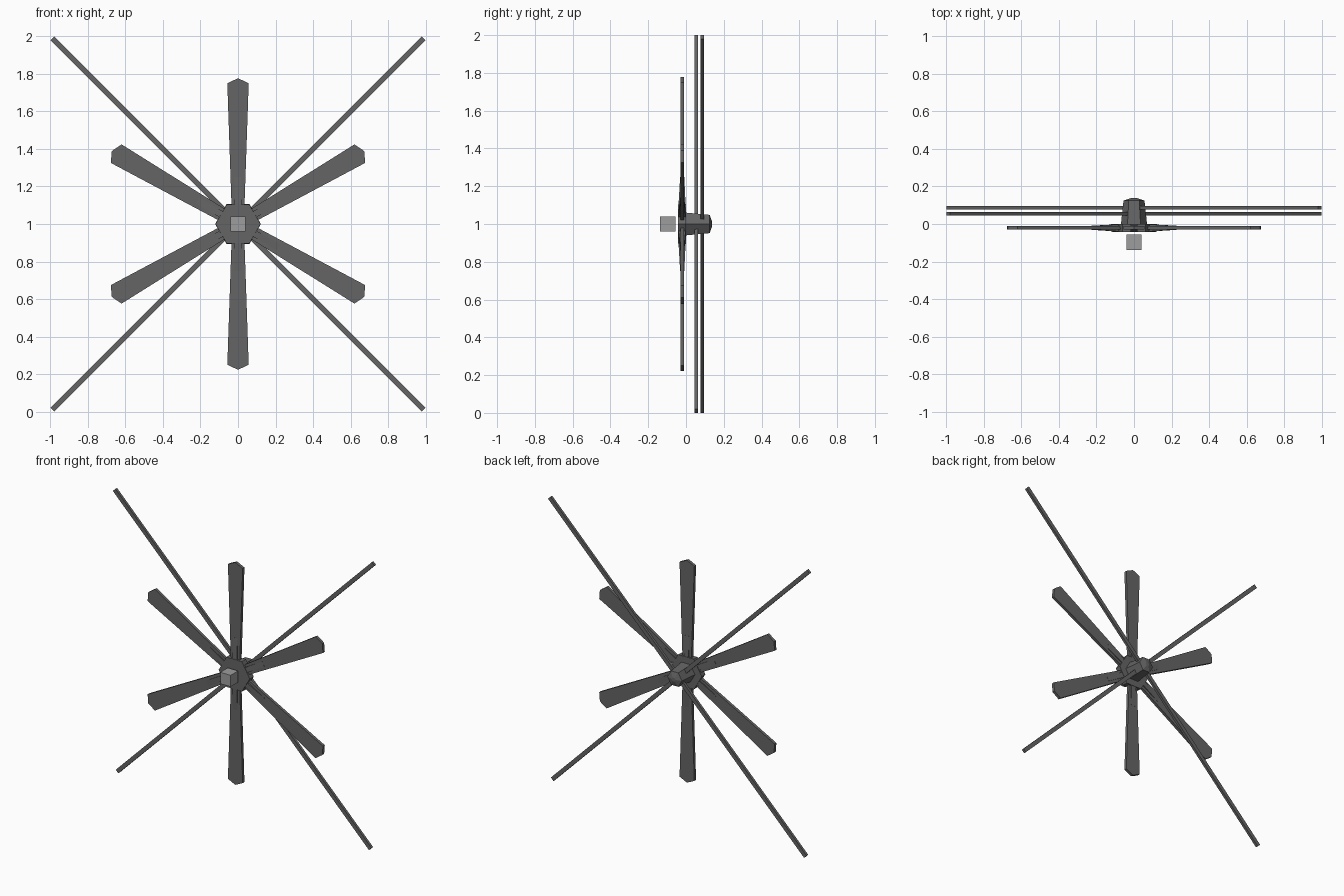
import bpy, bmesh, math
from mathutils import Matrix, Vector

if "Cube" in bpy.data.objects:
    bpy.data.objects.remove(bpy.data.objects["Cube"])


def material(name, v):
    m = bpy.data.materials.new(name)
    m.diffuse_color = (v, v, v, 1)
    m.use_nodes = True
    m.node_tree.nodes["Principled BSDF"].inputs["Base Color"].default_value = m.diffuse_color
    return m


dark = material("dark grey", 0.13)
light = material("light grey", 0.34)
CENTRE = Matrix.Translation((0, 0, 1))


def loft(name, rings, mat, matrix=CENTRE):
    """Join point rings of equal length and cap both ends."""
    bm = bmesh.new()
    vs = [[bm.verts.new(p) for p in r] for r in rings]
    n = len(vs[0])
    for a, b in zip(vs, vs[1:]):
        for i in range(n):
            j = (i + 1) % n
            bm.faces.new((a[i], a[j], b[j], b[i]))
    bm.faces.new(vs[0][::-1])
    bm.faces.new(vs[-1])
    bmesh.ops.recalc_face_normals(bm, faces=bm.faces)
    me = bpy.data.meshes.new(name)
    bm.to_mesh(me)
    bm.free()
    me.materials.append(mat)
    ob = bpy.data.objects.new(name, me)
    ob.matrix_world = matrix
    bpy.context.collection.objects.link(ob)
    return ob


def hexagon(r, y):
    return [(r * math.cos(i * math.pi / 3), y, r * math.sin(i * math.pi / 3)) for i in range(6)]


def rect(w, y0, y1, z):
    return [(-w, y0, z), (w, y0, z), (w, y1, z), (-w, y1, z)]


# Hub plate and tapered rear housing
loft("hub_plate", [hexagon(0.12, -0.042), hexagon(0.122, 0.0)], dark)
loft("rear_housing", [hexagon(0.07, -0.005), hexagon(0.056, 0.125), hexagon(0.015, 0.138)], dark)

# Six blades with pointed tips, each with a wedge-shaped root clamp
outline = [(-0.034, 0.08), (0.034, 0.08), (0.057, 0.75), (0, 0.777), (-0.057, 0.75)]
for i in range(6):
    m = CENTRE @ Matrix.Rotation(i * math.pi / 3, 4, 'Y')
    loft(f"blade_{i + 1}", [[(x, y, z) for x, z in outline] for y in (-0.03, -0.01)], dark, m)
    loft(f"blade_clamp_{i + 1}", [rect(0.018, -0.041, -0.001, 0.08),
                                  rect(0.018, -0.031, -0.009, 0.25)], dark, m)

# Two crossed long rods through the housing
for name, y, angle in (("front_rod", 0.055, -45), ("rear_rod", 0.087, 45)):
    m = CENTRE @ Matrix.Rotation(math.radians(angle), 4, 'Y')
    end = 0.99 * math.sqrt(2)
    loft(name, [rect(0.014, y - 0.009, y + 0.009, z) for z in (-end, end)], dark, m)

# Light block at the front
loft("front_block", [rect(0.04, -0.138, -0.056, z) for z in (-0.04, 0.04)], light)
